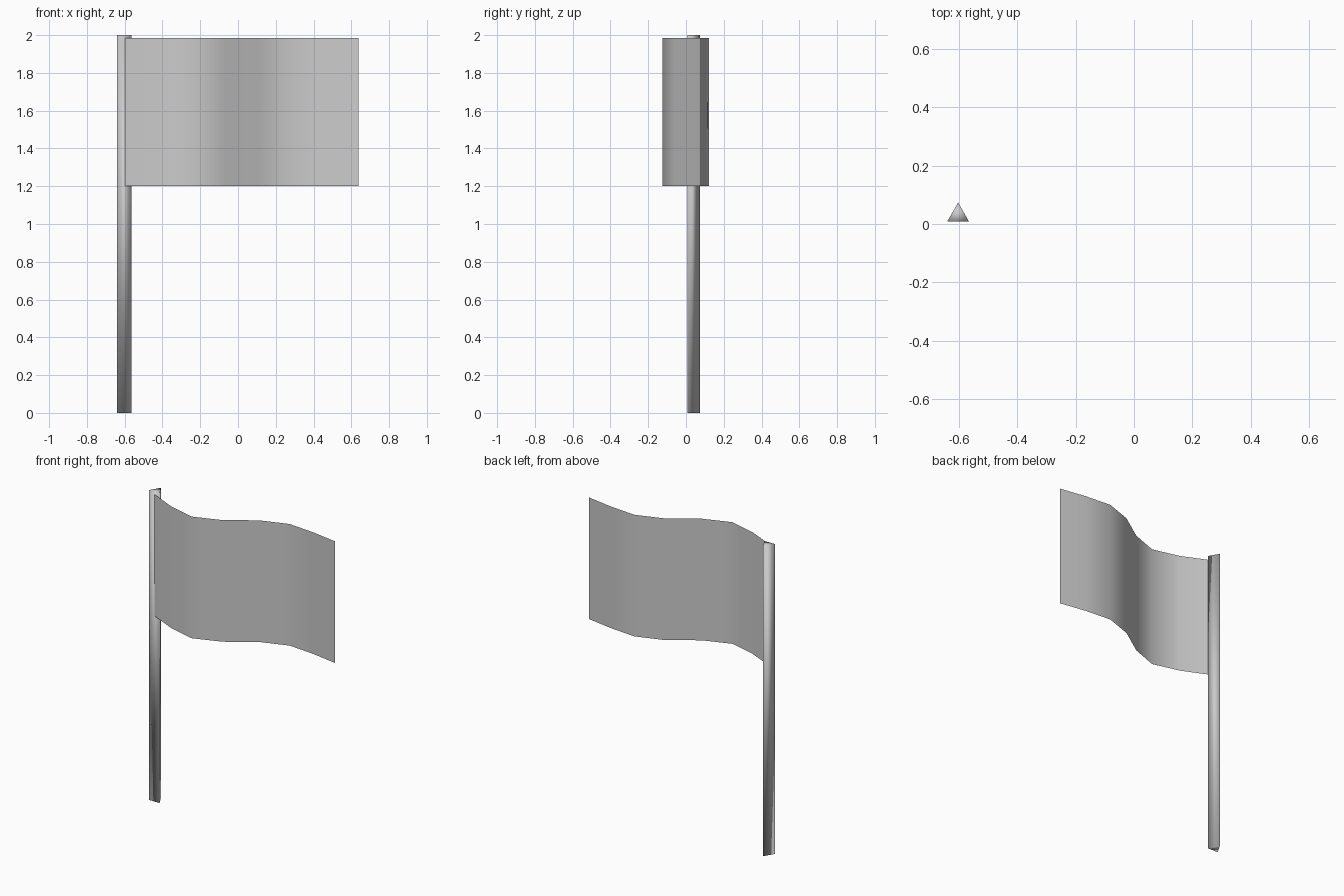
import bpy

cube = bpy.data.objects.get("Cube")
if cube:
    bpy.data.objects.remove(cube, do_unlink=True)

# One plain grey for pole and cloth
grey = bpy.data.materials.new("light_grey")
grey.use_nodes = True
colour = (0.6, 0.6, 0.6, 1)
grey.diffuse_color = colour
grey.node_tree.nodes["Principled BSDF"].inputs["Base Color"].default_value = colour


def extrude_profile(name, points, bottom, top, closed):
    """Raise a plan outline into walls, with caps when it is closed."""
    n = len(points)
    verts = [(x, y, z) for z in (bottom, top) for x, y in points]
    walls = n if closed else n - 1
    faces = [(i, (i + 1) % n, n + (i + 1) % n, n + i) for i in range(walls)]
    if closed:
        faces += [tuple(reversed(range(n))), tuple(range(n, 2 * n))]
    mesh = bpy.data.meshes.new(name)
    mesh.from_pydata(verts, [], faces)
    mesh.materials.append(grey)
    mesh.shade_smooth()
    obj = bpy.data.objects.new(name, mesh)
    bpy.context.collection.objects.link(obj)
    return obj


# Three-sided pole with its flat side to the front
extrude_profile("pole", [(-0.64, 0.008), (-0.565, 0.008), (-0.602, 0.074)],
                0, 2, True)

# Waving cloth: evenly spaced folds along x
folds = [0.003, -0.078, -0.124, -0.06, 0.06, 0.121, 0.106, 0.077]
start, end = -0.597, 0.637
step = (end - start) / (len(folds) - 1)
extrude_profile("flag_cloth", [(start + i * step, y) for i, y in enumerate(folds)],
                1.2, 1.985, False)
